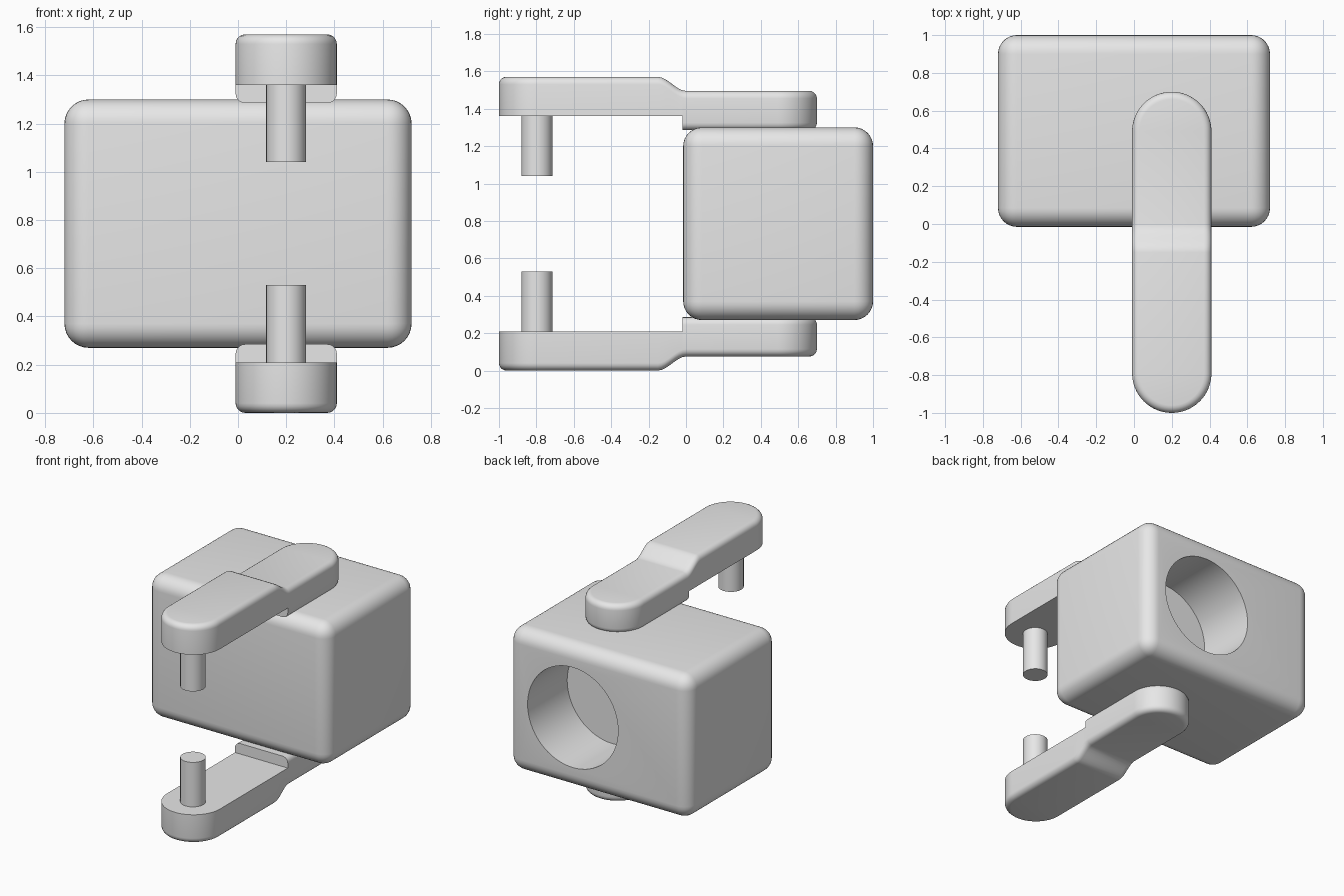
import bpy, bmesh, math
from mathutils import Matrix, Vector

cube = bpy.data.objects.get("Cube")
if cube:
    bpy.data.objects.remove(cube, do_unlink=True)

MID_Z = 0.785      # mirror plane between the two arms
ARM_X = 0.2        # arms, pins and bore share this x
ARM_R = 0.21       # half width of an arm

grey = bpy.data.materials.new("plain_grey")
grey.use_nodes = True
grey.diffuse_color = (0.8, 0.8, 0.8, 1)
grey.node_tree.nodes["Principled BSDF"].inputs["Base Color"].default_value = (0.8, 0.8, 0.8, 1)


def make_object(name, bm):
    bmesh.ops.recalc_face_normals(bm, faces=bm.faces[:])
    mesh = bpy.data.meshes.new(name)
    bm.to_mesh(mesh)
    bm.free()
    obj = bpy.data.objects.new(name, mesh)
    bpy.context.collection.objects.link(obj)
    mesh.materials.append(grey)
    return obj


def activate(obj):
    bpy.ops.object.select_all(action='DESELECT')
    obj.select_set(True)
    bpy.context.view_layer.objects.active = obj


def smooth(obj, angle=35):
    activate(obj)
    bpy.ops.object.shade_smooth_by_angle(angle=math.radians(angle))


def box(name, low, high):
    low, high = Vector(low), Vector(high)
    bm = bmesh.new()
    bmesh.ops.create_cube(bm, size=1, matrix=Matrix.Translation((low + high) / 2)
                          @ Matrix.Diagonal((*(high - low), 1)))
    return make_object(name, bm)


def cylinder(name, centre, radius, depth, sides, along_y=False):
    bm = bmesh.new()
    turn = Matrix.Rotation(math.pi / 2 if along_y else 0, 4, 'X')
    bmesh.ops.create_cone(bm, cap_ends=True, segments=sides, radius1=radius, radius2=radius,
                          depth=depth, matrix=Matrix.Translation(centre) @ turn)
    return make_object(name, bm)


def cut(obj, cutter):
    cutter.hide_render = True
    mod = obj.modifiers.new("cut", 'BOOLEAN')
    mod.object = cutter
    mod.solver = 'EXACT'
    activate(obj)
    bpy.ops.object.modifier_apply(modifier=mod.name)
    bpy.data.objects.remove(cutter, do_unlink=True)


def arm_top(y):
    # High in front, easing down to the rear pad
    t = min(max((y + 0.15) / 0.15, 0), 1)
    return 1.57 - 0.075 * t * t * (3 - 2 * t)


def arm(name):
    # Stations along half of the rounded plan outline: centre y and angle
    steps = 16
    stations = [(-1 + ARM_R, -math.pi / 2 * (1 - i / steps)) for i in range(steps + 1)]
    stations += [(-0.15 + 0.15 * i / 8, 0) for i in range(9)]
    stations += [(0.7 - ARM_R, math.pi / 2 * i / steps) for i in range(steps + 1)]
    # Rounded rim layers: inset, height offset, whether on the top
    round_r, n = 0.04, 5
    rim = [(round_r * (1 - math.sin(a)), round_r * (1 - math.cos(a)))
           for a in (math.pi / 2 * i / n for i in range(n + 1))]
    layers = [(d, h, False) for d, h in rim] + [(d, -h, True) for d, h in reversed(rim)]
    bm = bmesh.new()
    loops = []
    for cy, a in stations:
        side = []
        for inset, dz, top in layers:
            r = ARM_R - inset
            y = cy + r * math.sin(a)
            side.append((r * math.cos(a), y, (arm_top(y) if top else 1.285) + dz))
        points = side + [(-x, y, z) for x, y, z in reversed(side)]
        loops.append([bm.verts.new((ARM_X + x, y, z)) for x, y, z in points])
    for a, b in zip(loops, loops[1:]):
        for i in range(len(a)):
            j = (i + 1) % len(a)
            bm.faces.new((a[i], a[j], b[j], b[i]))
    bmesh.ops.remove_doubles(bm, verts=bm.verts[:], dist=1e-5)
    bmesh.ops.dissolve_degenerate(bm, edges=bm.edges[:], dist=1e-5)
    obj = make_object(name, bm)
    # Flat raised underside of the front half
    cut(obj, box("underside_cutter", (-0.3, -1.2, 1.1), (0.7, -0.02, 1.36)))
    return obj


def mirrored(obj, name):
    bm = bmesh.new()
    bm.from_mesh(obj.data)
    for v in bm.verts:
        v.co.z = 2 * MID_Z - v.co.z
    return make_object(name, bm)


# Main block with rounded edges and a blind bore in the back
block = box("main_block", (-0.72, -0.015, 0.27), (0.72, 1.0, 1.30))
bevel = block.modifiers.new("round", 'BEVEL')
bevel.width, bevel.segments = 0.1, 8
activate(block)
bpy.ops.object.modifier_apply(modifier=bevel.name)
cut(block, cylinder("bore_cutter", (ARM_X, 1.05, MID_Z), 0.36, 1.0, 64, along_y=True))
smooth(block)

# Arms and pins, above and below
upper_arm = arm("upper_arm")
upper_pin = cylinder("upper_pin", (ARM_X, -0.797, 1.21), 0.083, 0.34, 32)
for part, name in ((upper_arm, "lower_arm"), (upper_pin, "lower_pin")):
    smooth(mirrored(part, name))
    smooth(part)
